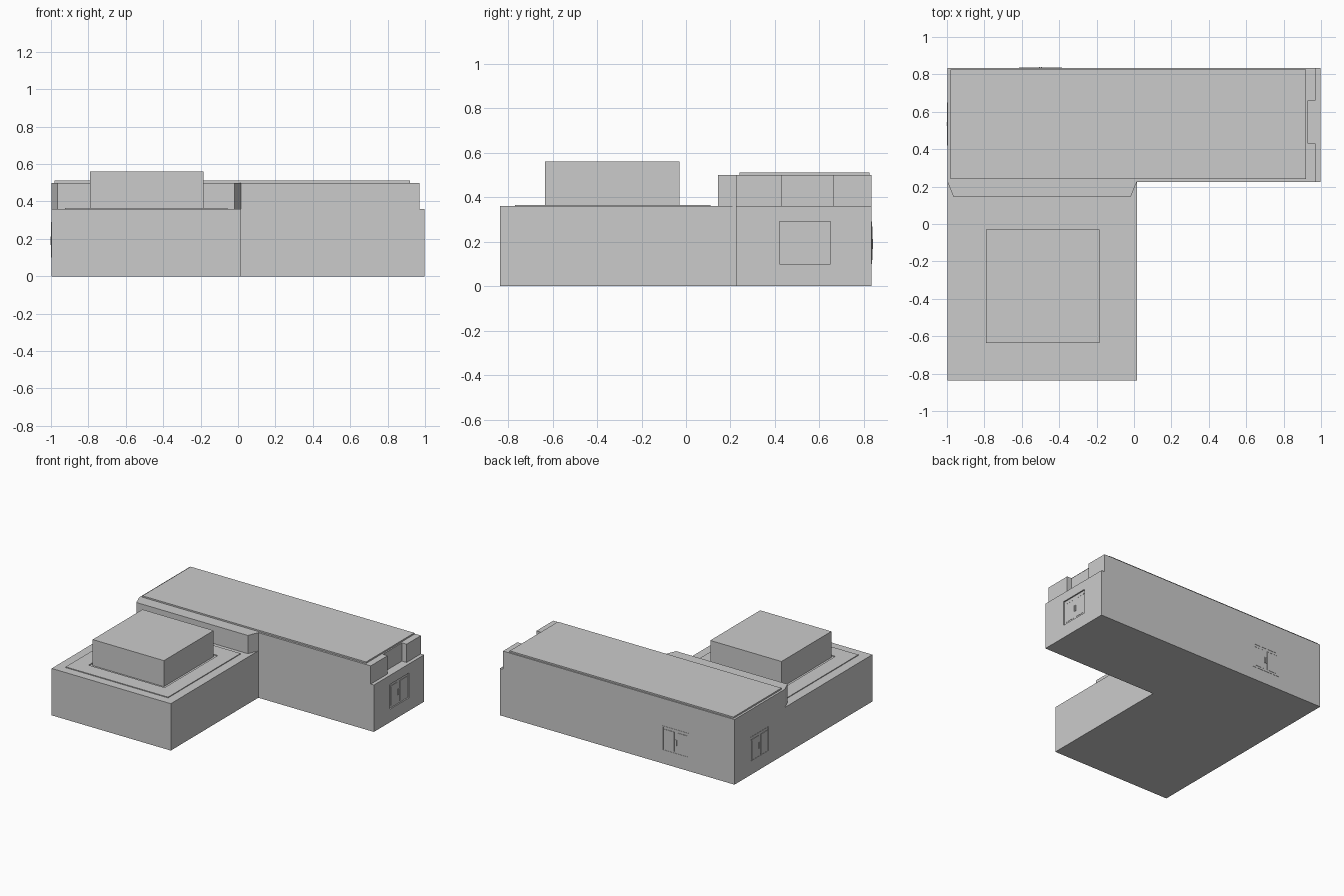
import bpy
import bmesh
from mathutils import Matrix

cube = bpy.data.objects.get("Cube")
if cube:
    bpy.data.objects.remove(cube)

GREY = (0.6, 0.6, 0.6, 1)
grey = bpy.data.materials.new("plain_grey")
grey.use_nodes = True
grey.diffuse_color = GREY
grey.node_tree.nodes["Principled BSDF"].inputs["Base Color"].default_value = GREY


def prism(name, outline, low, high):
    """Extrude a plan outline between two heights."""
    bm = bmesh.new()
    base = bm.faces.new([bm.verts.new((x, y, low)) for x, y in outline])
    top = bmesh.ops.extrude_face_region(bm, geom=[base])["geom"]
    bmesh.ops.translate(bm, vec=(0, 0, high - low),
                        verts=[v for v in top if isinstance(v, bmesh.types.BMVert)])
    bmesh.ops.recalc_face_normals(bm, faces=bm.faces)
    mesh = bpy.data.meshes.new(name)
    bm.to_mesh(mesh)
    bm.free()
    mesh.materials.append(grey)
    obj = bpy.data.objects.new(name, mesh)
    bpy.context.collection.objects.link(obj)
    return obj


def box(name, x, y, z):
    return prism(name, [(x[0], y[0]), (x[1], y[0]), (x[1], y[1]), (x[0], y[1])], *z)


def cut(target, cutter):
    mod = target.modifiers.new("cut", "BOOLEAN")
    mod.operation = "DIFFERENCE"
    mod.solver = "EXACT"
    mod.object = cutter
    cutter.hide_render = True
    cutter.hide_viewport = True


LEFT, RIGHT, WING, FRONT, BACK, STEP = -0.997, 0.997, 0.015, -0.837, 0.835, 0.225
LEDGE, ROOF = 0.36, 0.5

# L-shaped ground storey
walls = prism("building_walls", [(LEFT, FRONT), (WING, FRONT), (WING, STEP),
                                 (RIGHT, STEP), (RIGHT, BACK), (LEFT, BACK)], 0, LEDGE)
cut(walls, box("door_recess_cutter", (RIGHT - 0.01, RIGHT + 0.1), (0.42, 0.65), (0.1, 0.29)))

# Upper storey: tapered bay over the front wing, notch at the far end
prism("upper_storey", [(LEFT, STEP), (-0.965, 0.145), (-0.018, 0.145), (WING, STEP),
                       (0.97, STEP), (0.97, 0.43), (0.93, 0.43), (0.93, 0.66),
                       (0.97, 0.66), (0.97, BACK), (LEFT, BACK)], LEDGE, ROOF)
box("roof_slab", (-0.98, 0.92), (0.24, 0.825), (ROOF, 0.511))

# Front wing roof: thin raised panel with an opening around the roof room
panel = box("wing_roof_panel", (-0.925, -0.055), (-0.77, 0.11), (LEDGE, 0.366))
cut(panel, box("panel_opening_cutter", (-0.81, -0.165), (-0.655, -0.01), (0.35, 0.4)))
box("roof_room", (-0.79, -0.185), (-0.635, -0.03), (LEDGE, 0.56))


def door(side, position, angle, framed):
    """Double door facing +x, then turned and moved to its wall."""
    parts = []
    for sign, hand in ((-1, "a"), (1, "b")):
        def strip(name, a, b, z, depth):
            parts.append(box(f"{side}_{name}_{hand}", (0, depth),
                             sorted((sign * a, sign * b)), z))
        strip("door_leaf", 0.018, 0.094, (0.117, 0.262), 0.002)
        strip("door_handle", 0.003, 0.009, (0.167, 0.212), 0.005)
        strip("door_inner_trim", 0.014, 0.02, (0.117, 0.268), 0.003)
        strip("door_top_trim", 0.02, 0.098, (0.262, 0.268), 0.003)
        if framed:
            strip("door_frame", 0.108, 0.115, (0.1, 0.29), 0.002)
    if framed:
        for name, z in (("lintel", (0.283, 0.29)), ("sill", (0.1, 0.107))):
            parts.append(box(f"{side}_door_{name}", (0, 0.002), (-0.108, 0.108), z))
    move = Matrix.Translation(position) @ Matrix.Rotation(angle, 4, "Z")
    for part in parts:
        part.data.transform(move)


# Doors on both ends of the long wing and on its back wall
QUARTER = 1.5707963
door("left", (RIGHT - 0.01, 0.535, 0), 0, False)
door("right", (LEFT, 0.535, 0), 2 * QUARTER, True)
door("back", (-0.5, BACK, 0), QUARTER, True)
